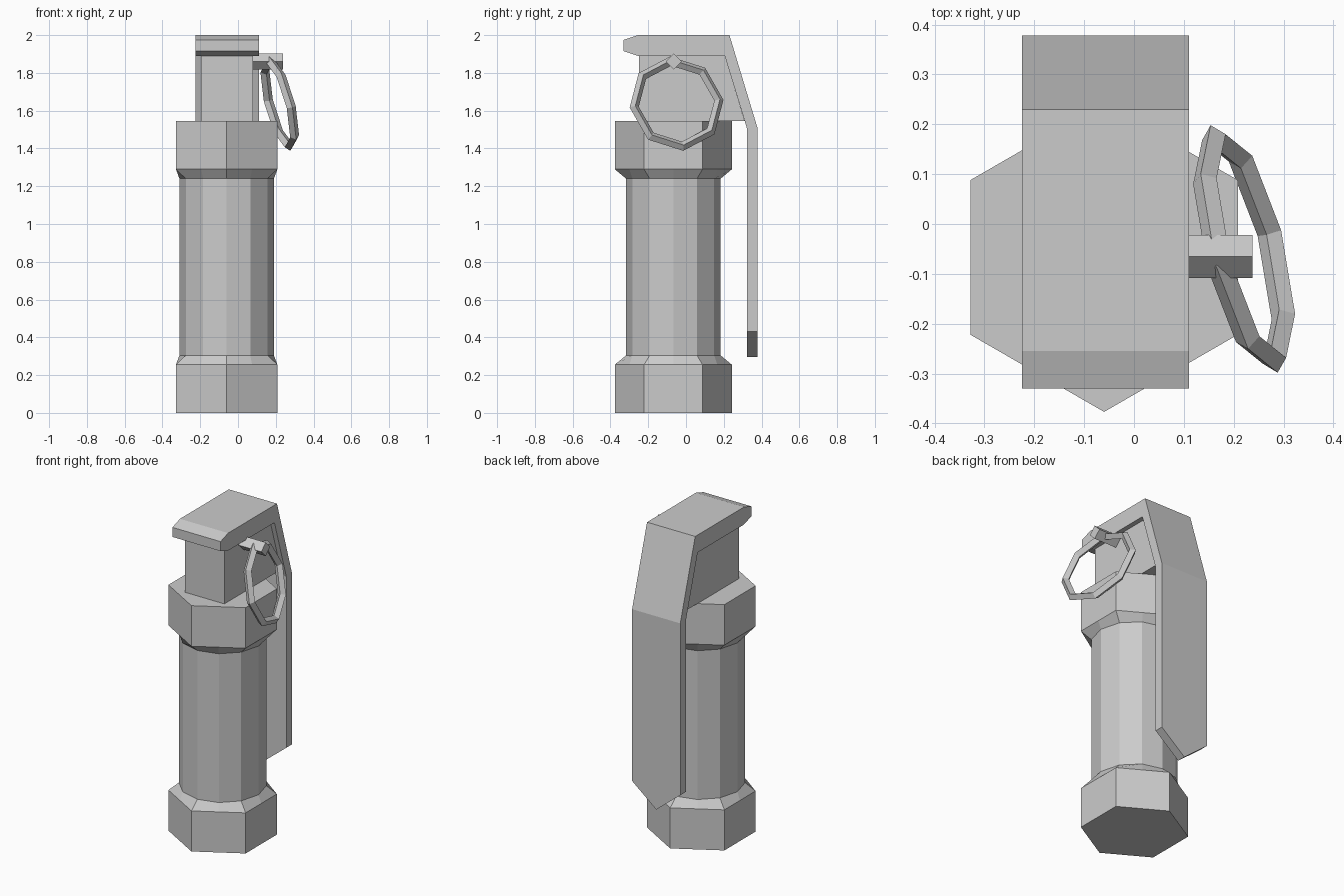
import bpy, bmesh
from math import sin, cos, pi
from mathutils import Vector, Matrix

if "Cube" in bpy.data.objects:
    bpy.data.objects.remove(bpy.data.objects["Cube"])

CX, CY = -0.06, -0.067      # axis of the canister


def loft(name, rings):
    """Skin a stack of equal-length vertex rings and cap both ends."""
    bm = bmesh.new()
    rows = [[bm.verts.new(p) for p in ring] for ring in rings]
    n = len(rows[0])
    for a, b in zip(rows, rows[1:]):
        for i in range(n):
            j = (i + 1) % n
            bm.faces.new((a[i], a[j], b[j], b[i]))
    bm.faces.new(rows[0][::-1])
    bm.faces.new(rows[-1])
    bmesh.ops.recalc_face_normals(bm, faces=bm.faces)
    mesh = bpy.data.meshes.new(name)
    bm.to_mesh(mesh)
    bm.free()
    ob = bpy.data.objects.new(name, mesh)
    bpy.context.collection.objects.link(ob)
    return ob


def ring(radius, z, hexagon):
    """12 points: a regular 12-gon, or a hexagon with edge midpoints."""
    pts = []
    for i in range(12):
        a = -pi / 2 + i * pi / 6
        r = radius * (cos(pi / 6) if hexagon and i % 2 else 1)
        pts.append((CX + r * cos(a), CY + r * sin(a), z))
    return pts


def side_profile(pts, x):
    return [(x, y, z) for y, z in pts]


# canister: hexagonal end caps tapering into a 12-sided tube
loft("canister", [
    ring(0.31, 0.0, True), ring(0.31, 0.255, True),
    ring(0.25, 0.305, False), ring(0.25, 1.24, False),
    ring(0.31, 1.29, True), ring(0.31, 1.545, True)])

# fuse housing: block with a slanted back under the lever
block = [(-0.25, 1.545), (0.31, 1.545), (0.205, 1.892), (-0.25, 1.892)]
loft("fuse_housing", [side_profile(block, x) for x in (-0.195, 0.08)])


# safety lever: bent strap with a front lip and a pointed lower end
def lever(tip):
    return [(-0.33, 1.915), (-0.33, 1.975), (-0.255, 2.0), (0.23, 2.0),
            (0.378, 1.51), (0.378, tip), (0.323, tip), (0.323, 1.505),
            (0.205, 1.89), (-0.255, 1.89)]


loft("safety_lever", [side_profile(lever(t), x) for x, t in
                      ((-0.225, 0.43), (-0.0575, 0.295), (0.11, 0.43))])

# pin: square bar turned on edge
diamond = [(-0.065 + 0.043 * cos(i * pi / 2), 1.86 + 0.043 * sin(i * pi / 2))
           for i in range(4)]
loft("safety_pin", [side_profile(diamond, x) for x in (0.07, 0.238)])

# pull ring: tilted octagonal ring of square section
n = Vector((1, 0.25, 0.26)).normalized()
u = Vector((0, -0.08, 1))
u = (u - n * u.dot(n)).normalized()
v = n.cross(u)
bpy.ops.mesh.primitive_torus_add(major_segments=8, minor_segments=4,
                                 major_radius=0.233, minor_radius=0.025)
pull = bpy.context.object
pull.name = "pull_ring"
pull.matrix_world = Matrix.Translation((0.221, -0.05, 1.637)) @ \
    Matrix((u, v, n)).transposed().to_4x4()
for p in pull.data.polygons:
    p.use_smooth = False
